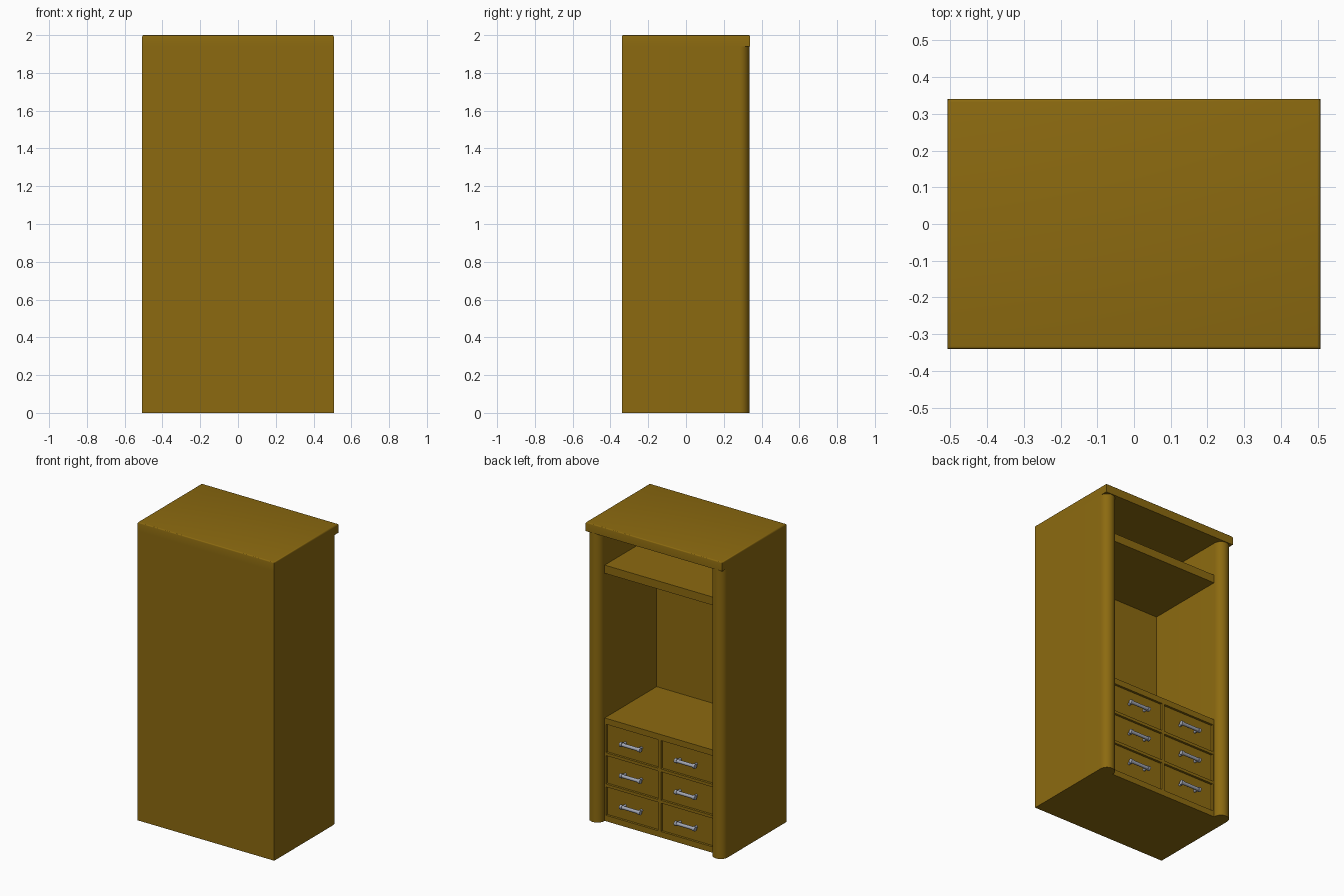
import bpy, bmesh, math
from mathutils import Vector, Matrix

cube = bpy.data.objects.get("Cube")
if cube:
    bpy.data.objects.remove(cube, do_unlink=True)


def material(name, color):
    m = bpy.data.materials.new(name)
    m.use_nodes = True
    m.diffuse_color = color
    m.node_tree.nodes["Principled BSDF"].inputs["Base Color"].default_value = color
    return m


wood = material("brown_wood", (0.262, 0.144, 0.005, 1))
metal = material("grey_metal", (0.36, 0.38, 0.45, 1))


def finish(bm, name, mat, smooth=False):
    bmesh.ops.recalc_face_normals(bm, faces=bm.faces)
    mesh = bpy.data.meshes.new(name)
    bm.to_mesh(mesh)
    bm.free()
    mesh.materials.append(mat)
    obj = bpy.data.objects.new(name, mesh)
    bpy.context.collection.objects.link(obj)
    if smooth:
        bpy.ops.object.select_all(action="DESELECT")
        obj.select_set(True)
        bpy.context.view_layer.objects.active = obj
        bpy.ops.object.shade_smooth_by_angle(angle=math.radians(35))
    return obj


def box(lo, hi):
    bm = bmesh.new()
    bmesh.ops.create_cube(bm, size=1)
    lo, hi = Vector(lo), Vector(hi)
    for v in bm.verts:
        v.co = (lo + hi) / 2 + v.co * (hi - lo)
    return bm


W, D, H = 0.507, 0.34, 2.0      # half width, half depth, height
R = 0.05                        # column radius
INNER = W - 2 * R               # inner wall
COL_Y = 0.285                   # where the rounded columns begin
BACK = -0.27                    # inner face of the closed panel
FACE = 0.28                     # face of the drawers and shelf
SLAB = 1.94

# Carcass: U-shaped plan with half-round column ends
half = [(W, -D)]
for i in range(17):
    a = math.pi * i / 16
    half.append((W - R + R * math.cos(a), COL_Y + R * math.sin(a)))
half.append((INNER, BACK))
outline = half + [(-x, y) for x, y in reversed(half)]
bm = bmesh.new()
plan = bm.faces.new([bm.verts.new((x, y, 0)) for x, y in outline])
ext = bmesh.ops.extrude_face_region(bm, geom=[plan])["geom"]
bmesh.ops.translate(bm, vec=(0, 0, SLAB),
                    verts=[g for g in ext if isinstance(g, bmesh.types.BMVert)])
finish(bm, "carcass", wood, True)

# Top slab with softened upper edges
bm = box((-W, -D, SLAB), (W, D, H))
edges = [e for e in bm.edges if all(v.co.z > H - 0.001 for v in e.verts)]
bmesh.ops.bevel(bm, geom=edges, offset=0.008, segments=3, profile=0.5, affect="EDGES")
finish(bm, "top_slab", wood, True)

# Upper shelf
finish(box((-INNER, BACK, 1.66), (INNER, FACE, 1.715)), "shelf", wood)

# Drawer unit: split the face into cells and sink each one
bm = box((-INNER, BACK, 0), (INNER, FACE, 0.69))
ROWS, ROW_H, BASE = 3, 0.21, 0.03
cuts = [((0, 0, BASE + i * ROW_H), (0, 0, 1)) for i in range(ROWS + 1)]
cuts.append(((0, 0, 0), (1, 0, 0)))
for co, no in cuts:
    bmesh.ops.bisect_plane(bm, geom=bm.verts[:] + bm.edges[:] + bm.faces[:],
                           plane_co=co, plane_no=no)
bm.normal_update()
cells = [f for f in bm.faces if f.normal.y > 0.9
         and BASE < f.calc_center_median().z < BASE + ROWS * ROW_H]
bmesh.ops.inset_individual(bm, faces=cells, thickness=0.014, depth=0)
bmesh.ops.inset_individual(bm, faces=cells, thickness=0, depth=-0.015)
finish(bm, "drawer_unit", wood)


# Handles: a bar with end collars on two posts
def rod(bm, center, radius, length, axis):
    rot = Matrix.Rotation(math.pi / 2, 4, axis)
    bmesh.ops.create_cone(bm, cap_ends=True, segments=16, radius1=radius, radius2=radius,
                          depth=length, matrix=Matrix.Translation(center) @ rot)


for row in range(ROWS):
    z = BASE + (row + 0.5) * ROW_H
    for side, label in ((1, "left"), (-1, "right")):
        x = side * INNER / 2
        bm = bmesh.new()
        rod(bm, (x, 0.298, z), 0.011, 0.15, "Y")
        for s in (-1, 1):
            rod(bm, (x + s * 0.06, 0.281, z), 0.009, 0.034, "X")
            rod(bm, (x + s * 0.068, 0.298, z), 0.015, 0.016, "Y")
        finish(bm, f"drawer_handle_{label}_{row + 1}", metal, True)
